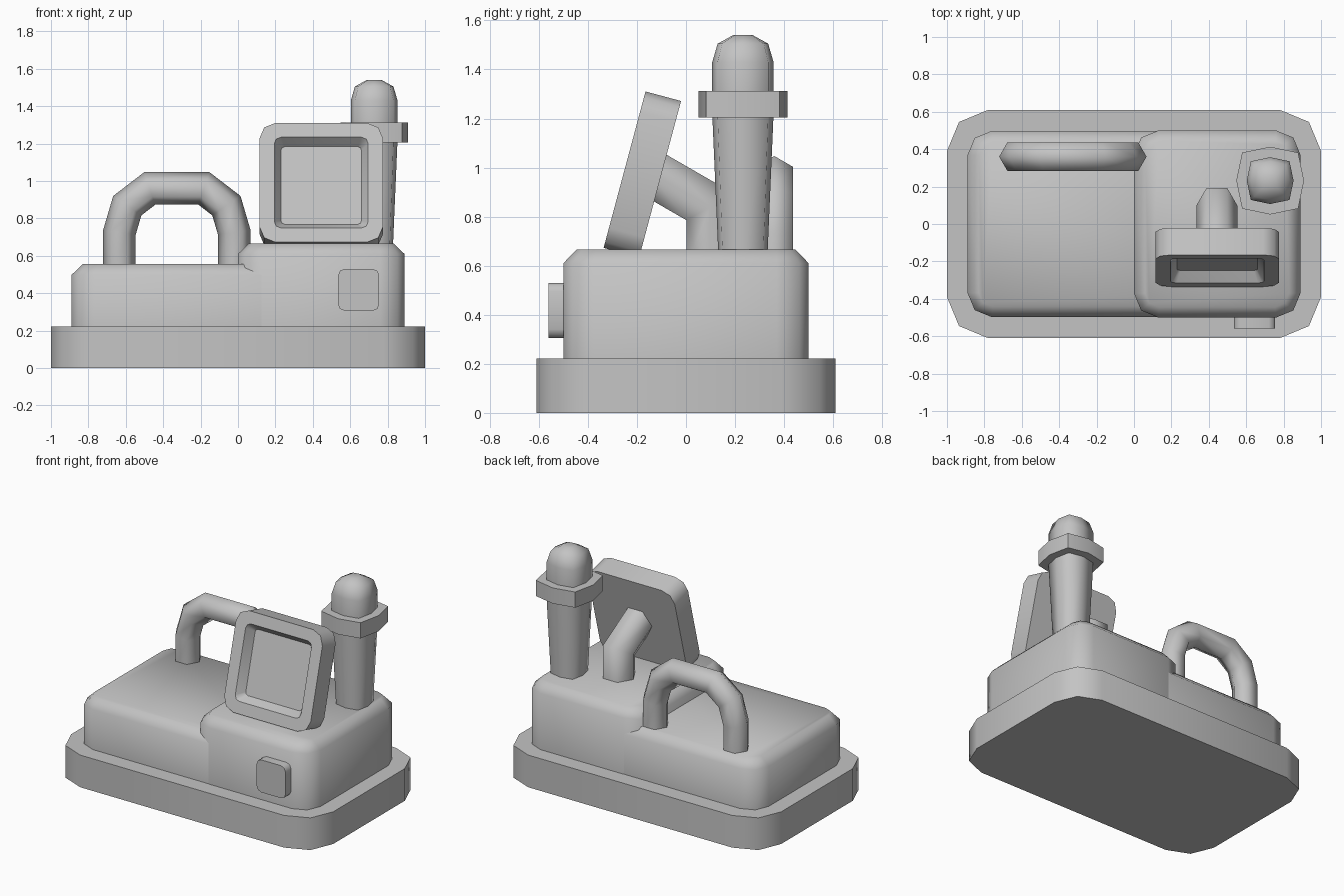
import bpy, bmesh, math
from mathutils import Vector, Matrix

if "Cube" in bpy.data.objects:
    bpy.data.objects.remove(bpy.data.objects["Cube"])

grey = bpy.data.materials.new("plain grey")
grey.diffuse_color = (0.55, 0.55, 0.55, 1)
grey.use_nodes = True
grey.node_tree.nodes["Principled BSDF"].inputs["Base Color"].default_value = grey.diffuse_color


def loft(name, rings, smooth=50, matrix=None):
    """Join equal-sized rings of points with quads and cap both ends."""
    bm = bmesh.new()
    rows = [[bm.verts.new(p) for p in ring] for ring in rings]
    n = len(rows[0])
    for a, b in zip(rows, rows[1:]):
        for i in range(n):
            j = (i + 1) % n
            bm.faces.new((a[i], a[j], b[j], b[i]))
    bm.faces.new(rows[0][::-1])
    bm.faces.new(rows[-1])
    bmesh.ops.recalc_face_normals(bm, faces=bm.faces)
    if matrix:
        bm.transform(matrix)
    me = bpy.data.meshes.new(name)
    bm.to_mesh(me)
    bm.free()
    for p in me.polygons:
        p.use_smooth = True
    me.set_sharp_from_angle(angle=math.radians(smooth))
    me.materials.append(grey)
    ob = bpy.data.objects.new(name, me)
    bpy.context.collection.objects.link(ob)
    return ob


def rounded(hx, hy, r, z, cx=0, cy=0):
    """Rounded rectangle with two segments per corner."""
    pts = []
    for q, (sx, sy) in enumerate(((1, 1), (-1, 1), (-1, -1), (1, -1))):
        for k in range(3):
            a = math.radians(90 * q + 45 * k)
            pts.append((cx + sx * (hx - r) + r * math.cos(a),
                        cy + sy * (hy - r) + r * math.sin(a), z))
    return pts


def squircle(r, z, cx=0.728, cy=0.232):
    """Eight-sided ring bulging towards its corners."""
    pts = []
    for k in range(8):
        a = math.radians(45 * k)
        s = r * (1.17 if k % 2 else 1)
        pts.append((cx + s * math.cos(a), cy + s * math.sin(a), z))
    return pts


def tube(name, path, r, binormal, phase):
    """Sweep a hexagon along a planar path with mitred joints."""
    pts = [Vector(p) for p in path]
    b = Vector(binormal)
    rings = []
    for i, p in enumerate(pts):
        d0 = (p - pts[max(i - 1, 0)]).normalized()
        d1 = (pts[min(i + 1, len(pts) - 1)] - p).normalized()
        t = (d0 + d1).normalized()
        stretch = 1 / max(t.dot(d1), t.dot(d0))
        n = b.cross(t)
        ring = []
        for k in range(6):
            a = math.radians(60 * k + phase)
            ring.append(p + n * (r * math.cos(a) * stretch) + b * (r * math.sin(a)))
        rings.append(ring)
    return loft(name, rings, 65)


# base plate
loft("base", [rounded(1, 0.61, 0.22, 0), rounded(1, 0.61, 0.22, 0.222)])

# body: low left part and taller right part, both with chamfered tops
for name, x0, x1, hy, top in (("low_body", -0.89, 0.5, 0.498, 0.555),
                              ("tall_body", 0.0, 0.89, 0.5, 0.667)):
    cx, hx = (x0 + x1) / 2, (x1 - x0) / 2
    loft(name, [rounded(hx, hy, 0.13, 0.2, cx),
                rounded(hx, hy, 0.13, top - 0.057, cx),
                rounded(hx - 0.06, hy - 0.055, 0.075, top, cx)])

# carrying handle
left = [(-0.307, 0.5), (-0.307, 0.725), (-0.265, 0.868), (-0.145, 0.96)]
arc = left + [(-x, z) for x, z in reversed(left)]
tube("handle", [(x - 0.327, 0.36, z) for x, z in arc], 0.087, (0, 1, 0), 0)

# bent arm holding the screen
tube("screen_arm", [(0.443, 0.098, 0.6), (0.443, 0.098, 0.84),
                    (0.443, -0.155, 0.986)], 0.11, (1, 0, 0), 30)

# tilted screen with a recessed, tapered front
tilt = Matrix.Translation((0.445, -0.178, 0.972)) @ Matrix.Rotation(math.radians(75), 4, 'X')
loft("screen", [rounded(0.33, 0.33, 0.085, -0.075),
                rounded(0.33, 0.33, 0.085, 0.075),
                rounded(0.251, 0.251, 0.035, 0.075),
                rounded(0.215, 0.215, 0.02, 0.015)], 50, tilt)

# front button
place = Matrix.Translation((0.645, -0.48, 0.418)) @ Matrix.Rotation(math.radians(90), 4, 'X')
loft("button", [rounded(0.11, 0.112, 0.035, 0), rounded(0.11, 0.112, 0.035, 0.08)], 50, place)

# tapered post with collar and domed cap
loft("post", [squircle(0.1, 0.64), squircle(0.125, 1.22)], 70)
loft("collar", [squircle(0.181, 1.205), squircle(0.181, 1.313)], 60)
loft("dome", [squircle(0.125, 1.3), squircle(0.125, 1.43),
              squircle(0.103, 1.505), squircle(0.038, 1.541)], 70)
